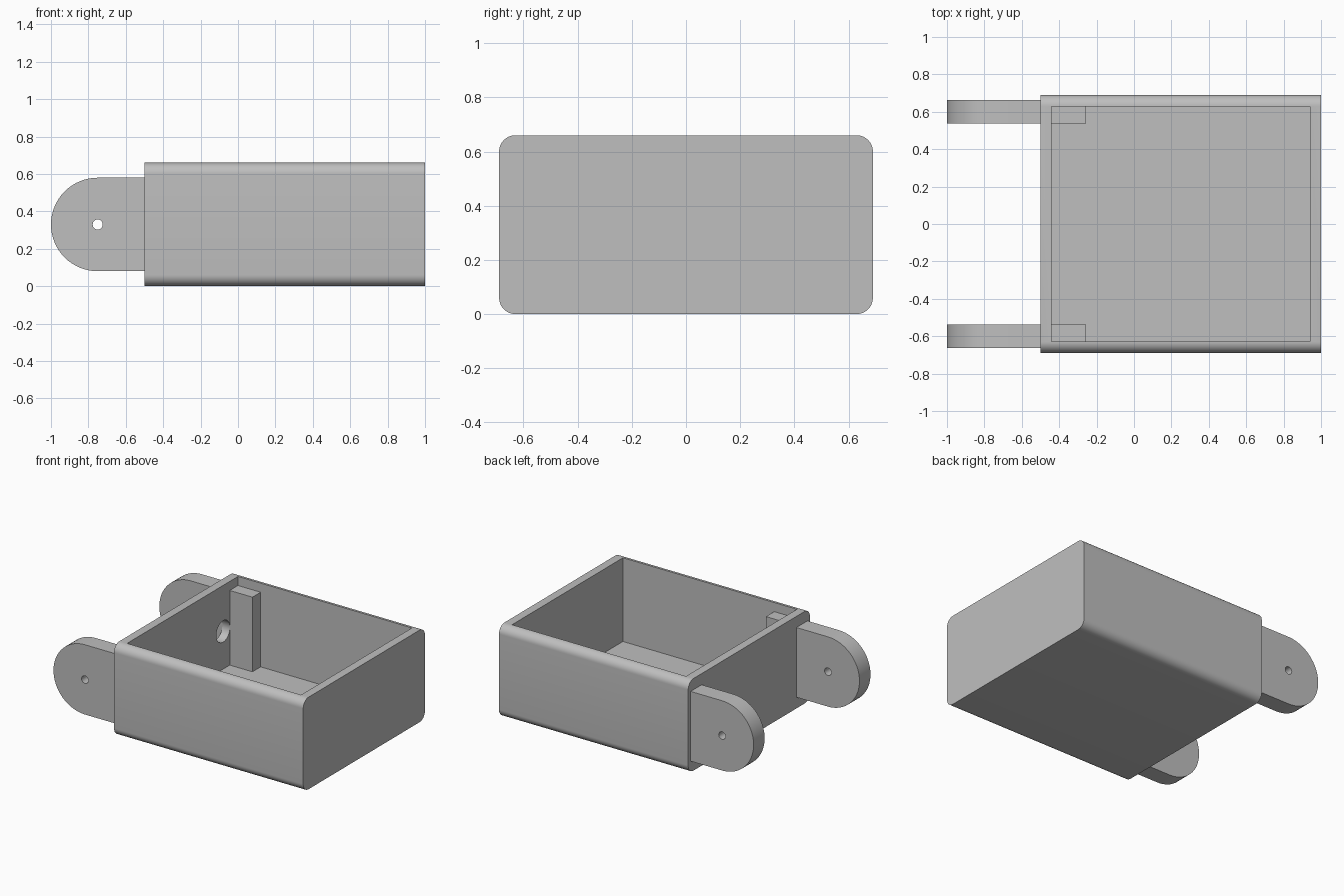
import bpy, bmesh, math
from mathutils import Vector

cube = bpy.data.objects.get("Cube")
if cube:
    bpy.data.objects.remove(cube, do_unlink=True)

grey = bpy.data.materials.new("plain grey")
grey.use_nodes = True
colour = (0.52, 0.52, 0.52, 1)
grey.diffuse_color = colour
grey.node_tree.nodes["Principled BSDF"].inputs["Base Color"].default_value = colour


def finish(bm, name):
    bmesh.ops.recalc_face_normals(bm, faces=bm.faces)
    mesh = bpy.data.meshes.new(name)
    bm.to_mesh(mesh)
    bm.free()
    mesh.materials.append(grey)
    obj = bpy.data.objects.new(name, mesh)
    bpy.context.collection.objects.link(obj)
    return obj


def box(name, low, high, radius=0):
    """Box between two corners; radius rounds the edges that run along x."""
    bm = bmesh.new()
    bmesh.ops.create_cube(bm, size=1)
    low, high = Vector(low), Vector(high)
    for v in bm.verts:
        v.co = (low + high) / 2 + v.co * (high - low)
    if radius:
        along = [e for e in bm.edges
                 if abs(e.verts[0].co.x - e.verts[1].co.x) > 0.1]
        bmesh.ops.bevel(bm, geom=along, offset=radius, segments=10,
                        profile=0.5, affect='EDGES')
    return finish(bm, name)


def prism(name, outline, axis, start, depth):
    """Extrude an outline of 3D points along an axis."""
    bm = bmesh.new()
    axis = Vector(axis)
    face = bm.faces.new([bm.verts.new(Vector(p) + axis * start) for p in outline])
    new = bmesh.ops.extrude_face_region(bm, geom=[face])["geom"]
    bmesh.ops.translate(bm, vec=axis * depth,
                        verts=[v for v in new if isinstance(v, bmesh.types.BMVert)])
    return finish(bm, name)


def circle(r, n=40):
    return [(r * math.cos(2 * math.pi * i / n), r * math.sin(2 * math.pi * i / n))
            for i in range(n)]


def cut(obj, cutter):
    mod = obj.modifiers.new("cut", 'BOOLEAN')
    mod.operation = 'DIFFERENCE'
    mod.solver = 'EXACT'
    mod.object = cutter
    bpy.context.view_layer.objects.active = obj
    bpy.ops.object.modifier_apply(modifier=mod.name)
    bpy.data.objects.remove(cutter, do_unlink=True)


def smooth(obj):
    bpy.ops.object.select_all(action='DESELECT')
    obj.select_set(True)
    bpy.context.view_layer.objects.active = obj
    bpy.ops.object.shade_smooth_by_angle(angle=math.radians(30))


MID = 0.33

# Open tray with rounded long edges
tray = box("tray", (-0.5, -0.69, 0), (1, 0.69, 0.66), radius=0.06)
cut(tray, box("cavity", (-0.44, -0.628, 0.06), (0.94, 0.628, 0.9)))

# Round opening through the end wall, beside one lug
cut(tray, prism("opening", [(0, 0.46 + a, MID + b) for a, b in circle(0.077)],
                (1, 0, 0), -0.6, 0.25))
smooth(tray)

for side, label in ((-1, "right"), (1, "left")):
    # Hinge lug: rounded end with a pin hole
    arc = [math.pi * (0.5 + i / 32) for i in range(33)]
    outline = [(-0.75 + 0.25 * math.cos(a), 0, MID + 0.25 * math.sin(a)) for a in arc]
    outline += [(-0.5, 0, MID - 0.25), (-0.5, 0, MID + 0.25)]
    lug = prism(label + "_hinge_lug", outline, (0, side, 0), 0.537, 0.125)
    cut(lug, prism("pin_hole", [(-0.75 + a, 0, MID + b) for a, b in circle(0.027, 24)],
                   (0, side, 0), 0.4, 0.4))
    smooth(lug)

    # Corner post inside the tray
    y1, y2 = sorted((side * 0.535, side * 0.629))
    box(label + "_corner_post", (-0.441, y1, 0.059), (-0.26, y2, 0.595))
